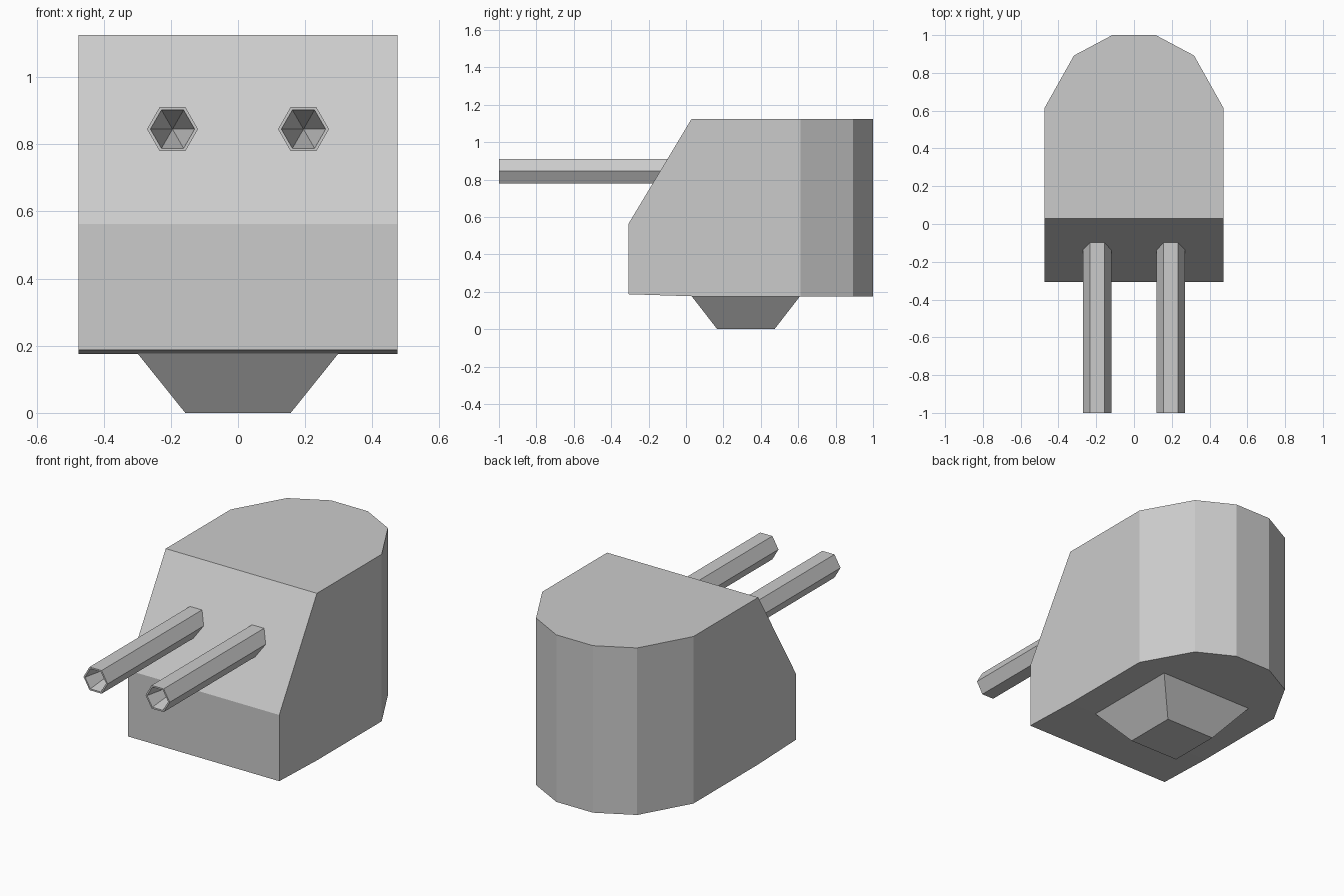
import bpy, bmesh, math
from mathutils import Vector

if "Cube" in bpy.data.objects:
    bpy.data.objects.remove(bpy.data.objects["Cube"])


def finish(bm, name):
    bmesh.ops.recalc_face_normals(bm, faces=bm.faces[:])
    mesh = bpy.data.meshes.new(name)
    bm.to_mesh(mesh)
    bm.free()
    obj = bpy.data.objects.new(name, mesh)
    bpy.context.collection.objects.link(obj)
    return obj


def loft(bm, rings, cap_start=True, cap_end=True):
    """Join equal-length rings of points with quads and cap the ends."""
    loops = [[bm.verts.new(p) for p in ring] for ring in rings]
    for a, b in zip(loops, loops[1:]):
        for i in range(len(a)):
            j = (i + 1) % len(a)
            bm.faces.new((a[i], a[j], b[j], b[i]))
    if cap_start:
        bm.faces.new(loops[0])
    if cap_end:
        bm.faces.new(loops[-1])
    return loops


def slice_off(bm, p, q):
    """Cut along the line p-q in the side view; the part on its right is removed."""
    (y0, z0), (y1, z1) = p, q
    cut = bmesh.ops.bisect_plane(
        bm, geom=bm.verts[:] + bm.edges[:] + bm.faces[:], dist=1e-5,
        plane_co=(0, y0, z0), plane_no=Vector((0, z1 - z0, y0 - y1)), clear_outer=True)
    edges = [e for e in cut["geom_cut"] if isinstance(e, bmesh.types.BMEdge)]
    bmesh.ops.contextual_create(bm, geom=edges)


# Housing: rounded-back outline, sloped front, slightly raised front underside
half = [(0.475, -0.308), (0.475, 0.612), (0.318, 0.892), (0.115, 1.0)]
outline = half + [(-x, y) for x, y in reversed(half)]
bm = bmesh.new()
loft(bm, [[(x, y, z) for x, y in outline] for z in (0.176, 1.125)])
slice_off(bm, (0.03, 1.125), (-0.308, 0.563))
slice_off(bm, (-0.308, 0.187), (0.03, 0.1762))
finish(bm, "housing")

# Base: tapered foot under the housing
bm = bmesh.new()
loft(bm, [[(sx * w, 0.32 + sy * d, z) for sx, sy in ((-1, -1), (1, -1), (1, 1), (-1, 1))]
          for w, d, z in ((0.157, 0.153, 0.0), (0.3, 0.291, 0.178))])
finish(bm, "tapered_foot")


# Barrels: six-sided tubes with a thin rim and a conical bore
def hexagon(cx, r, y):
    return [(cx + r * math.cos(k * math.pi / 3), y, 0.845 + r * math.sin(k * math.pi / 3))
            for k in range(6)]


for side, cx in (("left", -0.195), ("right", 0.195)):
    bm = bmesh.new()
    bore = loft(bm, [hexagon(cx, 0.076, 0.0), hexagon(cx, 0.076, -1.0),
                     hexagon(cx, 0.066, -1.0)], cap_end=False)[-1]
    tip = bm.verts.new((cx, -0.7, 0.845))
    for i in range(6):
        bm.faces.new((bore[i], bore[(i + 1) % 6], tip))
    finish(bm, side + "_barrel")
